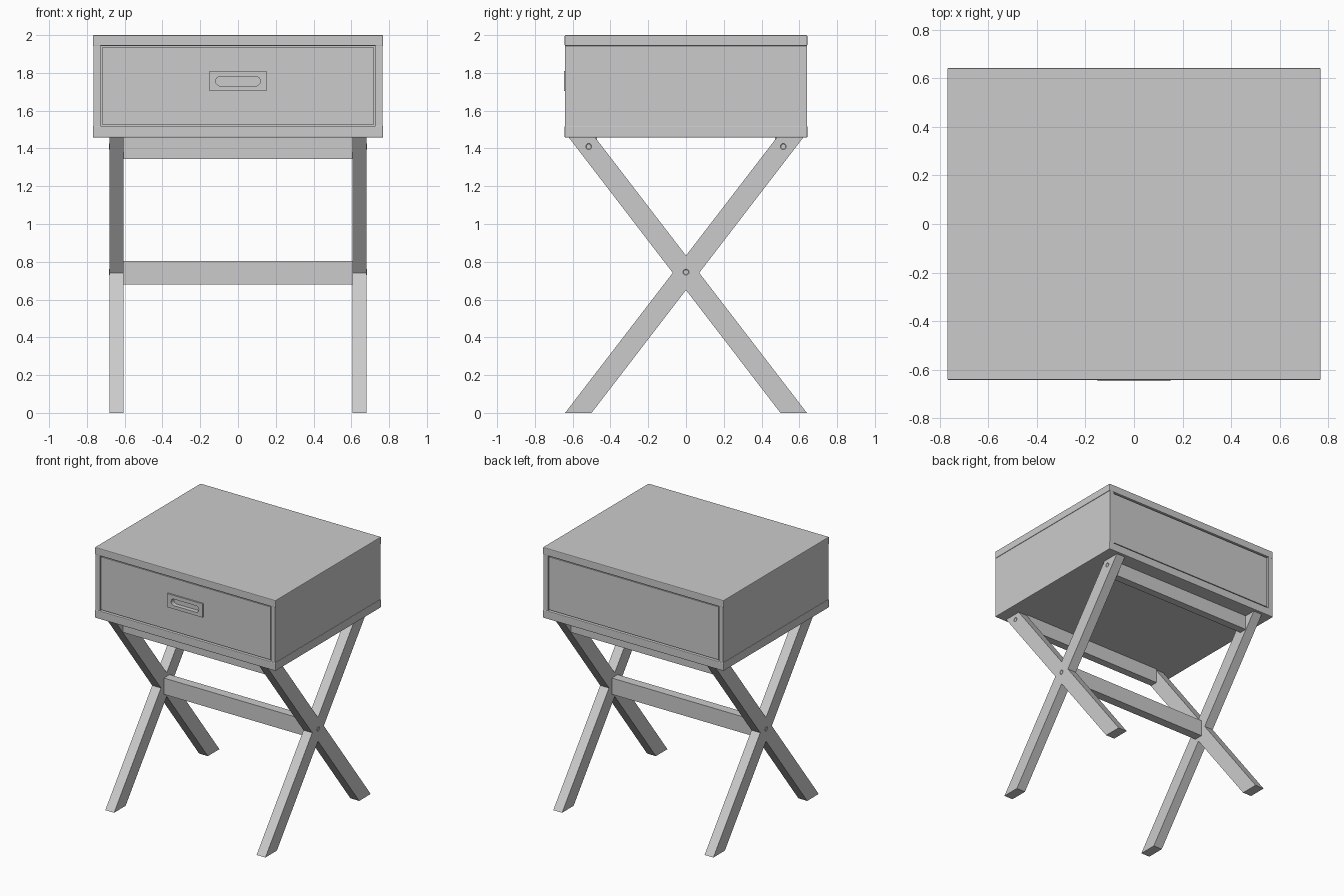
import bpy
import bmesh
from math import radians
from mathutils import Matrix, Vector

if "Cube" in bpy.data.objects:
    bpy.data.objects.remove(bpy.data.objects["Cube"], do_unlink=True)

paint = bpy.data.materials.new("grey_paint")
GREY = (0.6, 0.6, 0.6, 1)
paint.use_nodes = True
paint.diffuse_color = GREY
paint.node_tree.nodes["Principled BSDF"].inputs["Base Color"].default_value = GREY


def finish(name, bm, bevel=0):
    bmesh.ops.recalc_face_normals(bm, faces=bm.faces)
    mesh = bpy.data.meshes.new(name)
    bm.to_mesh(mesh)
    bm.free()
    mesh.materials.append(paint)
    obj = bpy.data.objects.new(name, mesh)
    bpy.context.collection.objects.link(obj)
    if bevel:
        mod = obj.modifiers.new("soft_edges", "BEVEL")
        mod.width = bevel
        mod.segments = 2
    return obj


def box(name, x, y, z, bevel=0):
    """Box from (min, max) pairs on each axis."""
    bm = bmesh.new()
    bmesh.ops.create_cube(bm, size=1)
    for v in bm.verts:
        v.co = Vector([(a + b) / 2 + c * (b - a) for c, (a, b) in zip(v.co, (x, y, z))])
    return finish(name, bm, bevel)


def board(name, profile, x0, x1):
    """Side profile of (y, z) points extruded across x."""
    bm = bmesh.new()
    face = bm.faces.new([bm.verts.new((x0, y, z)) for y, z in profile])
    moved = bmesh.ops.extrude_face_region(bm, geom=[face])["geom"]
    verts = [g for g in moved if isinstance(g, bmesh.types.BMVert)]
    bmesh.ops.translate(bm, verts=verts, vec=(x1 - x0, 0, 0))
    return finish(name, bm)


# Case: top, base, sides and inner carcass
W, D = 0.768, 0.642
LOW, FLOOR, CEIL = 1.457, 1.52, 1.943
box("table_top", (-W, W), (-D, D), (CEIL, 2), 0.005)
box("case_base", (-W, W), (-D, D), (LOW, FLOOR), 0.005)
box("case_core", (-0.74, 0.74), (-0.6, 0.6), (FLOOR - 0.01, CEIL + 0.01))
for side, s in (("left", 1), ("right", -1)):
    box(side + "_case_side", sorted((s * 0.727, s * 0.764)), (-D + 0.002, D - 0.002),
        (FLOOR - 0.005, CEIL + 0.005))

# Drawer front and back panel, with a narrow gap all round
PX, PZ = (-0.72, 0.72), (FLOOR + 0.008, CEIL - 0.008)
drawer = box("drawer_front", PX, (-D + 0.008, -0.59), PZ)
box("back_panel", PX, (0.59, D - 0.008), PZ)

# Recessed pull: raised plate with a rounded slot
plate = box("pull_plate", (-0.15, 0.15), (-0.645, -D + 0.008), (1.705, 1.81))


def slot(name, radius, y0, y1):
    """Stadium-shaped block, long in x, between two depths."""
    bm = bmesh.new()
    bmesh.ops.create_cone(bm, cap_ends=True, segments=32, radius1=radius, radius2=radius,
                          depth=y1 - y0, matrix=Matrix.Translation((0, (y0 + y1) / 2, 1.756))
                          @ Matrix.Rotation(radians(90), 4, "X"))
    for v in bm.verts:
        v.co.x += 0.093 if v.co.x > 0 else -0.093
    return finish(name, bm)


def cut(target, cutter):
    mod = target.modifiers.new("slot", "BOOLEAN")
    mod.operation = "DIFFERENCE"
    mod.solver = "EXACT"
    mod.object = cutter
    bpy.context.view_layer.objects.active = target
    bpy.ops.object.modifier_apply(modifier=mod.name)


cutter = slot("slot_cutter", 0.031, -0.7, -0.61)
cut(drawer, cutter)
cut(plate, cutter)
bpy.data.objects.remove(cutter, do_unlink=True)

# Raised rim of the slot
rim = slot("pull_rim", 0.031, -0.645, -0.611)
hole = slot("rim_cutter", 0.025, -0.7, -0.6)
cut(rim, hole)
bpy.data.objects.remove(hole, do_unlink=True)


# Crossed legs: one runs through, the other is halved against it
FOOT, HALF = 0.57, 0.07
SLOPE = (0.55 + FOOT) / LOW


def edge(offset, z):
    return -FOOT + offset + SLOPE * z


def meet(off_a, off_b):
    """Crossing point of a through-leg edge and a halved-leg edge."""
    z = (2 * FOOT - off_a - off_b) / (2 * SLOPE)
    return edge(off_a, z), z


through = [(edge(-HALF, 0), 0), (edge(HALF, 0), 0), (edge(HALF, LOW), LOW), (edge(-HALF, LOW), LOW)]
lower = [(-edge(-HALF, 0), 0), (-edge(HALF, 0), 0), meet(HALF, HALF), meet(HALF, -HALF)]
upper = [(-edge(-HALF, LOW), LOW), (-edge(HALF, LOW), LOW), meet(-HALF, HALF), meet(-HALF, -HALF)]


def bolt(name, s, y, z):
    bm = bmesh.new()
    bmesh.ops.create_cone(bm, cap_ends=True, segments=16, radius1=0.016, radius2=0.016, depth=0.012,
                          matrix=Matrix.Translation((s * 0.678, y, z))
                          @ Matrix.Rotation(radians(90), 4, "Y"))
    cap = max(bm.faces, key=lambda f: s * f.calc_center_median().x)
    bmesh.ops.inset_region(bm, faces=[cap], thickness=0.006)
    bmesh.ops.translate(bm, verts=cap.verts, vec=(-s * 0.006, 0, 0))
    finish(name, bm)


for side, s in (("left", 1), ("right", -1)):
    x0, x1 = s * 0.606, s * 0.681
    board(side + "_through_leg", through, x0, x1)
    board(side + "_lower_half_leg", lower, x0, x1)
    board(side + "_upper_half_leg", upper, x0, x1)
    for spot, y, z in (("front", -0.515, 1.41), ("back", 0.515, 1.41), ("centre", 0, 0.745)):
        bolt(f"{side}_{spot}_bolt", s, y, z)

# Rails joining the two leg frames
RX = (-0.607, 0.607)
box("front_rail", RX, (-0.53, -0.47), (1.345, LOW + 0.002))
box("back_rail", RX, (0.47, 0.53), (1.345, LOW + 0.002))
box("centre_stretcher", RX, (-0.035, 0.035), (0.68, 0.805))
